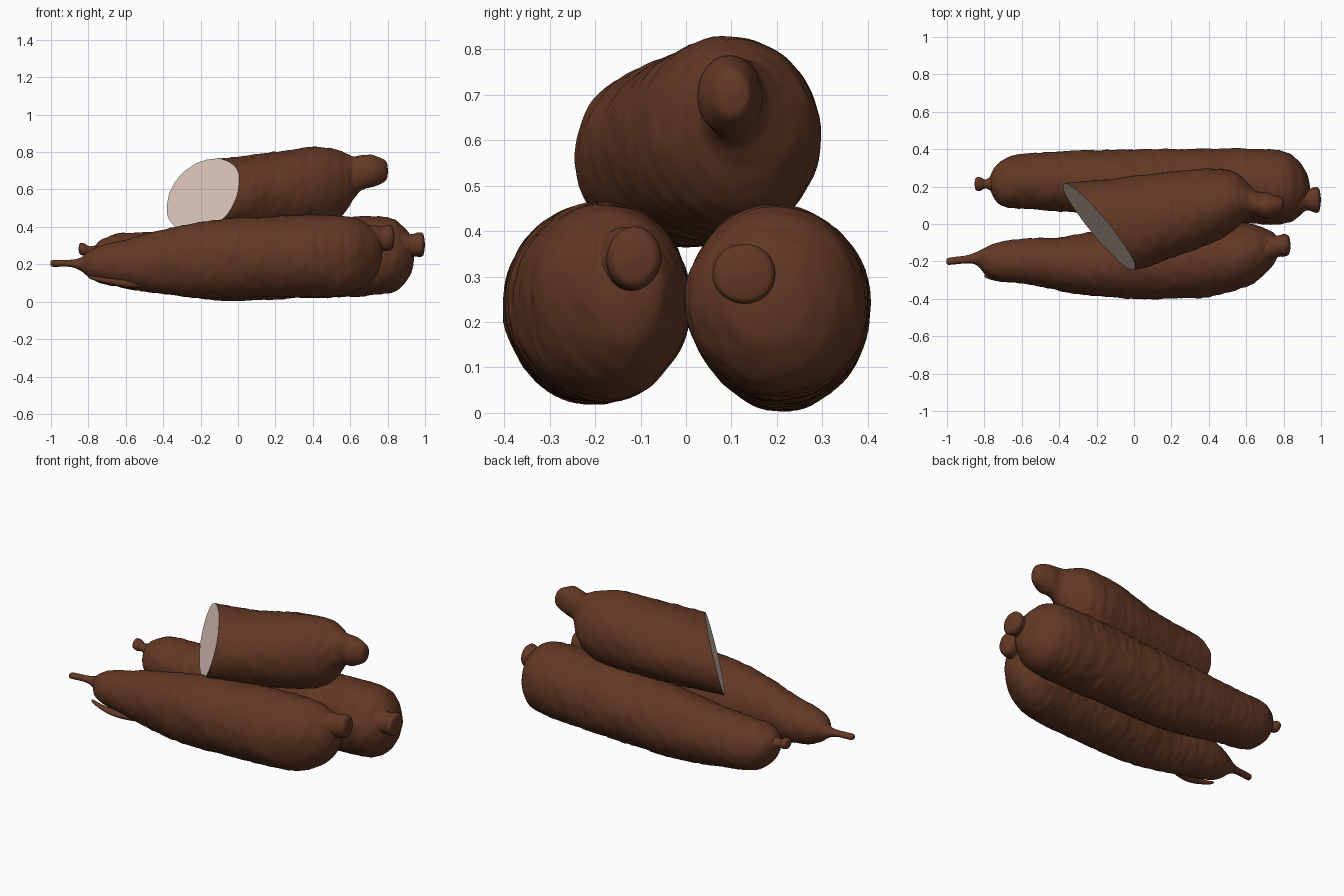
import bpy, bmesh, math
from mathutils import Vector, noise


def material(name, rgb):
    m = bpy.data.materials.new(name)
    m.diffuse_color = (*rgb, 1)
    return m


PEEL = material("brown_peel", (0.125, 0.040, 0.018))
FLESH = material("pale_flesh", (0.80, 0.62, 0.55))


def catmull(a, b, c, d, t):
    return 0.5 * (2 * b + (c - a) * t + (2 * a - 5 * b + 4 * c - d) * t * t
                  + (3 * b - a - 3 * c + d) * t ** 3)


def sections(keys, step=0.012):
    """Smoothly interpolate cross-sections (x, y, z, half width, half height)."""
    out = []
    last = len(keys) - 1
    for i in range(last):
        q = [keys[max(0, min(last, i + k))] for k in (-1, 0, 1, 2)]
        span = math.dist(q[1], q[2])
        n = max(2, round(span / step))
        for j in range(n):
            out.append([catmull(q[0][k], q[1][k], q[2][k], q[3][k], j / n) for k in range(5)])
    out.append(list(keys[-1]))
    return out


def lumps(p, seed):
    """Bark: broad lumps, fine pits and rings running around the root."""
    o = Vector((seed * 7.3, seed * 3.1, seed * 5.7))
    broad = noise.noise(p * 6 + o)
    fine = noise.noise(Vector((p.x * 26, p.y * 17, p.z * 17)) + o)
    rings = noise.noise(Vector((p.x * 40, p.y * 5, p.z * 5)) + o)
    return 0.007 * broad + 0.004 * fine + 0.0025 * rings


def root(name, keys, seed, segs=72, cut=None):
    bm = bmesh.new()
    rings = []
    for x, y, z, ry, rz in sections(keys):
        ry, rz = max(ry, 0.002), max(rz, 0.002)
        amount = min(1, (ry + rz) / 0.2)
        ring = []
        for s in range(segs):
            a = 2 * math.pi * s / segs
            d = Vector((0, math.cos(a), math.sin(a)))
            p = Vector((x, y + ry * d.y, z + rz * d.z))
            p += d * lumps(p, seed) * amount * min(1, ry / 0.02)
            p.z = max(p.z, 0.0)
            ring.append(bm.verts.new(p))
        rings.append(ring)
    for a, b in zip(rings, rings[1:]):
        for s in range(segs):
            t = (s + 1) % segs
            bm.faces.new((a[s], a[t], b[t], b[s]))
    bm.faces.new(rings[0])
    bm.faces.new(rings[-1])
    for f in bm.faces:
        f.smooth = True
    # slanted cut showing the flesh
    if cut:
        point, normal = cut
        bmesh.ops.bisect_plane(bm, geom=bm.verts[:] + bm.edges[:] + bm.faces[:],
                               plane_co=point, plane_no=normal, clear_outer=True)
        rim = [e for e in bm.edges if e.is_boundary]
        for f in bmesh.ops.holes_fill(bm, edges=rim, sides=0)["faces"]:
            f.material_index = 1
            f.smooth = False
        for e in rim:
            e.smooth = False
    bmesh.ops.recalc_face_normals(bm, faces=bm.faces[:])
    me = bpy.data.meshes.new(name)
    bm.to_mesh(me)
    bm.free()
    me.materials.append(PEEL)
    me.materials.append(FLESH)
    ob = bpy.data.objects.new(name, me)
    bpy.context.collection.objects.link(ob)
    return ob


# front root with its thin tail
root("front_root", [
    (-1.0, -.20, .205, .002, .002), (-.995, -.20, .205, .018, .017),
    (-.90, -.19, .205, .021, .019), (-.84, -.185, .20, .036, .036),
    (-.79, -.20, .20, .075, .075), (-.70, -.20, .20, .107, .11),
    (-.55, -.20, .205, .125, .14), (-.35, -.215, .215, .15, .18),
    (-.1, -.21, .23, .185, .21), (.2, -.20, .24, .20, .215),
    (.45, -.185, .245, .195, .22), (.6, -.165, .25, .17, .205),
    (.68, -.15, .255, .135, .17), (.74, -.135, .265, .09, .12),
    (.765, -.13, .27, .05, .06), (.772, -.13, .27, .002, .002)], 1)
root("front_root_stub", [
    (.66, -.14, .30, .09, .10), (.73, -.13, .325, .07, .085),
    (.77, -.12, .335, .056, .066), (.80, -.115, .34, .06, .07),
    (.828, -.115, .342, .048, .056), (.838, -.115, .342, .002, .002)], 2, 40)
# small rootlet lying along the front root
root("front_rootlet", [
    (-.80, -.275, .135, .002, .002), (-.79, -.28, .130, .010, .009),
    (-.70, -.292, .112, .018, .015), (-.60, -.275, .095, .025, .02),
    (-.48, -.25, .085, .01, .01)], 3, 20)

# back root
root("back_root", [
    (-.778, .22, .255, .002, .002), (-.768, .22, .25, .04, .04),
    (-.74, .22, .235, .09, .09), (-.69, .222, .225, .13, .125),
    (-.62, .228, .22, .143, .145), (-.4, .227, .21, .16, .165),
    (-.1, .215, .205, .18, .198), (.2, .21, .22, .19, .205),
    (.5, .205, .235, .198, .213), (.7, .20, .245, .20, .212),
    (.82, .195, .245, .187, .197), (.88, .19, .245, .15, .16),
    (.92, .18, .25, .10, .11), (.937, .175, .25, .05, .055),
    (.942, .175, .25, .002, .002)], 4)
root("back_root_right_stub", [
    (.86, .14, .29, .10, .10), (.925, .13, .30, .058, .062),
    (.965, .13, .305, .068, .066), (.99, .13, .305, .062, .06),
    (1.0, .13, .305, .002, .002)], 5, 40)
root("back_root_left_stub", [
    (-.853, .215, .282, .002, .002), (-.845, .215, .282, .034, .030),
    (-.82, .215, .278, .036, .032), (-.79, .215, .27, .024, .026),
    (-.74, .22, .25, .06, .06)], 6, 32)

# top root, cut open at a slant, tapering to a knobbly neck
root("top_cut_root", [
    (-.6, -.06, .555, .225, .175), (-.35, -.02, .565, .24, .185),
    (0, .005, .57, .25, .205), (.2, .05, .59, .23, .214),
    (.4, .095, .612, .205, .215), (.52, .12, .625, .165, .19),
    (.58, .125, .64, .12, .15), (.62, .12, .665, .085, .11),
    (.66, .105, .69, .066, .092), (.72, .095, .70, .070, .085),
    (.77, .10, .70, .05, .066), (.795, .105, .70, .034, .045),
    (.802, .105, .70, .002, .002)], 7,
    cut=(Vector((-.185, -.015, .575)), Vector((-.76, -.60, .25))))
